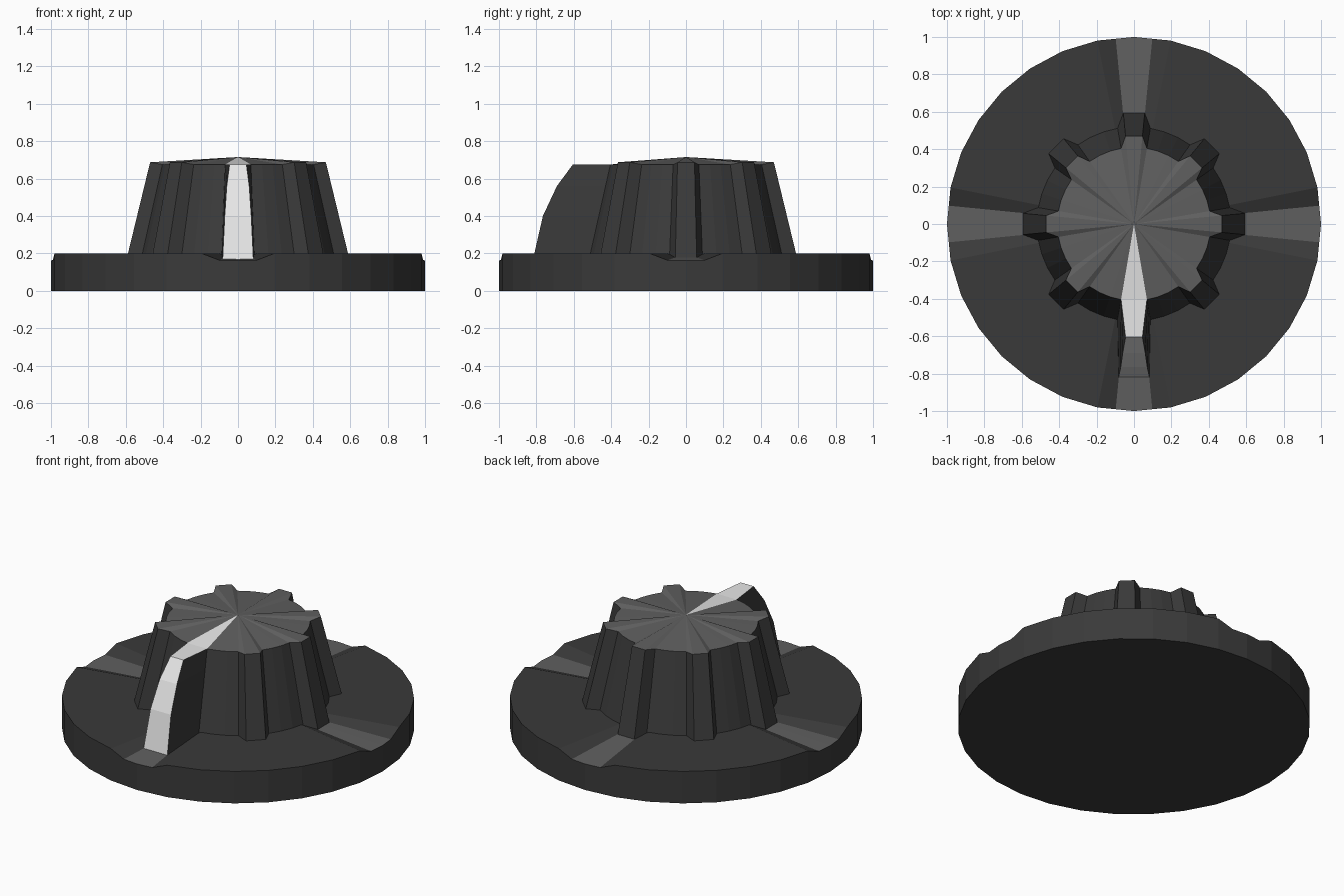
import bpy, math

if "Cube" in bpy.data.objects:
    bpy.data.objects.remove(bpy.data.objects["Cube"])


def material(name, v):
    m = bpy.data.materials.new(name)
    m.diffuse_color = (v, v, v, 1)
    m.use_nodes = True
    m.node_tree.nodes["Principled BSDF"].inputs["Base Color"].default_value = m.diffuse_color
    return m


MATS = [material("dark_plastic", 0.042), material("grey_plastic", 0.115),
        material("pointer_white", 0.8)]


def build(name, verts, faces, mats):
    me = bpy.data.meshes.new(name)
    me.from_pydata(verts, [], faces)
    for m in MATS:
        me.materials.append(m)
    for p, i in zip(me.polygons, mats):
        p.material_index = i
    ob = bpy.data.objects.new(name, me)
    bpy.context.collection.objects.link(ob)
    return ob


def polar(r, deg, z):
    a = math.radians(deg)
    return (r * math.cos(a), r * math.sin(a), z)


# Base disc: 32 sides, four radial grooves that deepen towards the rim
STEP = 11.25
rim = []
for k in range(32):
    low = k % 8 == 0
    if low:
        rim.append((0.995, k * STEP - 5.65, 0.163))
    rim.append((1.0, k * STEP, 0.163 if low else 0.2))
    if low:
        rim.append((0.995, k * STEP + 5.65, 0.163))
n = len(rim)
verts = [polar(r, a, 0) for r, a, z in rim] + [polar(*p) for p in rim] + [(0, 0, 0.2)]
faces, mats = [tuple(reversed(range(n)))], [0]
for i in range(n):
    j = (i + 1) % n
    faces += [(i, j, n + j, n + i), (n + i, n + j, 2 * n)]
    mats += [0, 1 if rim[i][2] < 0.19 and rim[j][2] < 0.19 else 0]
build("base_disc", verts, faces, mats)

# Ribbed knob: tapered body with a rib every 45 degrees except at the front
Z0, ZT = 0.15, 0.675
FOOT, RIB = 9.7, 5.5
outline = []          # (angle, bottom radius, top radius, top height)
for k in range(8):
    c = -90 + 45 * k
    outline.append((c - FOOT, 0.53, 0.41, ZT))
    if k:
        outline += [(c - RIB, 0.603, 0.472, 0.687), (c + RIB, 0.603, 0.472, 0.687)]
    outline += [(c + FOOT, 0.53, 0.41, ZT), (c + 18.2, 0.53, 0.41, ZT),
                (c + 26.8, 0.53, 0.41, ZT)]
n = len(outline)
verts = [polar(b, a, Z0) for a, b, t, z in outline]
verts += [polar(t, a, z) for a, b, t, z in outline] + [(0, 0, 0.715)]
faces, mats = [], []
for i in range(n):
    j = (i + 1) % n
    faces += [(i, j, n + j, n + i), (n + i, n + j, 2 * n)]
    mats += [0, 2 if i == 0 else 1]     # the front wedge belongs to the pointer
build("ribbed_knob", verts, faces, mats)

# Pointer: curved fin at the front, white along its outer edge
stations = [(0.045, -0.605, 0.675), (0.06, -0.69, 0.56),
            (0.071, -0.765, 0.40), (0.083, -0.822, Z0)]
verts, faces, mats = [], [], []
for w, y, z in stations:
    r = 0.41 + (0.53 - 0.41) * (ZT - z) / (ZT - Z0)
    bx, by, _ = polar(r, -90 + FOOT, z)
    verts += [(-bx, by, z), (-w, y, z), (w, y, z), (bx, by, z)]
faces.append((0, 1, 2, 3))
mats.append(2)
for s in range(len(stations) - 1):
    for c in range(3):
        a = 4 * s + c
        faces.append((a, a + 4, a + 5, a + 1))
        mats.append(2 if c == 1 else 0)
build("pointer", verts, faces, mats)
